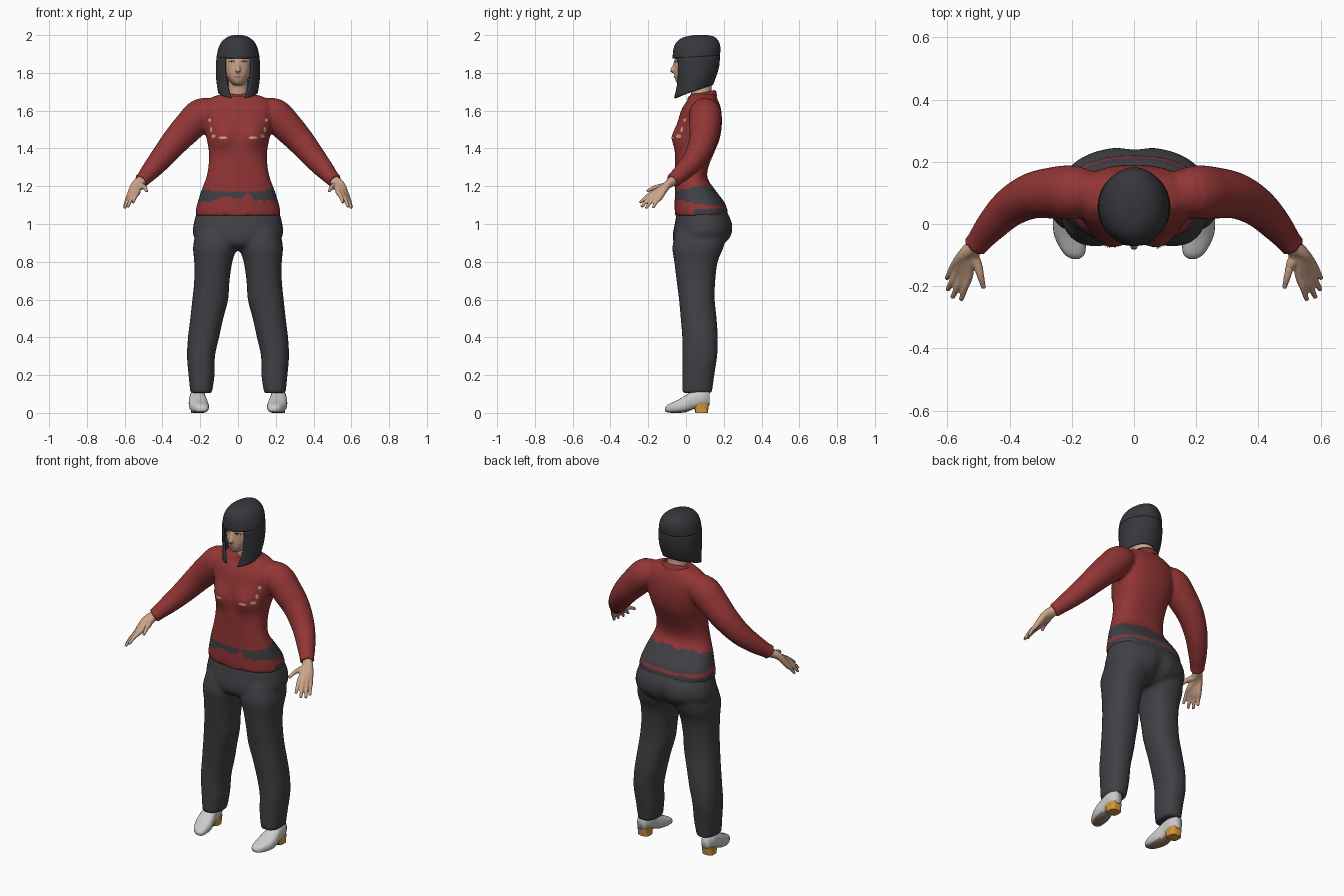
import bpy, bmesh
from math import sin, cos, pi, radians, exp, copysign
from mathutils import Vector
from mathutils.bvhtree import BVHTree

if "Cube" in bpy.data.objects:
    bpy.data.objects.remove(bpy.data.objects["Cube"])


def material(name, *rgb):
    m = bpy.data.materials.new(name)
    m.use_nodes = True
    m.diffuse_color = (*rgb, 1)
    m.node_tree.nodes["Principled BSDF"].inputs["Base Color"].default_value = (*rgb, 1)
    return m


RED = material("sweater red", .29, .036, .036)
CHARCOAL = material("trouser charcoal", .052, .052, .06)
HAIR = material("hair black", .038, .039, .045)
SKIN = material("skin", .6, .37, .25)
WHITE = material("shoe white", .6, .6, .6)
ORANGE = material("heel orange", .68, .31, .04)
SOLE = material("sole brown", .3, .2, .14)
DARK = material("eye dark", .02, .015, .012)
SCLERA = material("eye white", .62, .58, .54)
LIPS = material("lips", .4, .17, .13)


def spline(rows, n=4):
    """Smoothly interpolate rows of numbers."""
    out = []
    for i in range(len(rows) - 1):
        quad = [rows[max(i - 1, 0)], rows[i], rows[i + 1], rows[min(i + 2, len(rows) - 1)]]
        for k in range(n):
            t = k / n
            out.append([b + .5 * t * (c - a + t * (2*a - 5*b + 4*c - d + t * (3*(b - c) + d - a)))
                        for a, b, c, d in zip(*quad)])
    return out + [list(rows[-1])]


def skin_rings(bm, rings, closed=True, caps=True):
    vr = [[bm.verts.new(p) for p in r] for r in rings]
    n = len(vr[0])
    for a, b in zip(vr, vr[1:]):
        for i in range(n if closed else n - 1):
            j = (i + 1) % n
            bm.faces.new((a[i], a[j], b[j], b[i]))
    if caps:
        bm.faces.new(vr[0])
        bm.faces.new(vr[-1])


def oval(angle, power):
    c, s = cos(angle), sin(angle)
    return copysign(abs(c) ** (2 / power), c), copysign(abs(s) ** (2 / power), s)


def body(bm, rows, power=2.0, seg=32, steps=4):
    """Horizontal rings: z, centre x, half width, front y, back y."""
    rings = []
    for z, cx, rx, yf, yb in spline(rows, steps):
        pts = [oval(2 * pi * i / seg, power) for i in range(seg)]
        rings.append([(cx + rx * c, (yf + yb) / 2 + (yb - yf) / 2 * s, z) for c, s in pts])
    skin_rings(bm, rings)


def tube(bm, rows, side=1, seg=16):
    """Round limb along a path: x, y, z, radius."""
    path = spline(rows)
    pts = [Vector((side * r[0], r[1], r[2])) for r in path]
    rings = []
    for i, p in enumerate(pts):
        d = (pts[min(i + 1, len(pts) - 1)] - pts[max(i - 1, 0)]).normalized()
        u = d.cross(Vector((.3, 1, .2))).normalized()
        v = d.cross(u)
        rings.append([p + path[i][3] * (u * cos(a) + v * sin(a))
                      for a in (2 * pi * k / seg for k in range(seg))])
    skin_rings(bm, rings)


def finish(name, bm, mats, rule=None, voxel=0, smooth=True):
    """Make an object, optionally fused into one skin, coloured by a face rule."""
    bmesh.ops.recalc_face_normals(bm, faces=bm.faces)
    me = bpy.data.meshes.new(name)
    bm.to_mesh(me)
    bm.free()
    ob = bpy.data.objects.new(name, me)
    bpy.context.collection.objects.link(ob)
    if voxel:
        r = ob.modifiers.new("fuse", 'REMESH')
        r.mode, r.voxel_size = 'VOXEL', voxel
        s = ob.modifiers.new("soften", 'SMOOTH')
        s.factor, s.iterations = .5, 4
        dg = bpy.context.evaluated_depsgraph_get()
        me = bpy.data.meshes.new_from_object(ob.evaluated_get(dg))
        ob.modifiers.clear()
        ob.data = me
    me.materials.clear()
    for m in mats:
        me.materials.append(m)
    for p in me.polygons:
        p.use_smooth = smooth
        p.material_index = rule(p) if rule else 0
    return ob


def surface(ob):
    return BVHTree.FromPolygons([v.co for v in ob.data.vertices],
                                [tuple(p.vertices) for p in ob.data.polygons])


def patch(name, tree, x, z, w, h, mat, lift=.003):
    """Thin oval plate laid on the front of a surface."""
    bm = bmesh.new()
    rings = []
    for f in (.05, .5, 1):
        ring = []
        for k in range(14):
            px, pz = x + w * f * cos(pi * k / 7), z + h * f * sin(pi * k / 7)
            hit = tree.ray_cast(Vector((px, -1, pz)), Vector((0, 1, 0)))[0]
            ring.append((px, (hit.y if hit else 0) - lift, pz))
        rings.append(ring)
    skin_rings(bm, rings, caps=False)
    bm.faces.new([bm.verts[i] for i in range(14)] if bm.verts.ensure_lookup_table() is None else [])
    return finish(name, bm, [mat])


SIDES = ((1, "left"), (-1, "right"))

# Trousers: hips and two loose legs fused together
bm = bmesh.new()
body(bm, [(1.09, 0, .205, -.035, .2), (1.05, 0, .222, -.05, .225), (1.0, 0, .235, -.06, .247),
          (.94, 0, .237, -.07, .243), (.89, 0, .18, -.06, .2), (.86, 0, .08, -.01, .14)], 2.3)
for s, _ in SIDES:
    body(bm, [(z, s * (a + b) / 2, (b - a) / 2, f, k) for z, a, b, f, k in (
        (.97, .02, .22, -.05, .22), (.88, .008, .238, -.072, .2), (.8, .03, .232, -.062, .168),
        (.7, .045, .232, -.05, .155), (.6, .052, .242, -.037, .152), (.5, .078, .253, -.028, .162),
        (.4, .1, .265, -.02, .168), (.3, .122, .27, -.02, .165), (.2, .124, .262, -.02, .15),
        (.105, .138, .252, -.02, .137))], 2.3)
for v in bm.verts:  # seat cleft
    if v.co.y > .1:
        v.co.y -= .02 * exp(-(v.co.x / .03) ** 2 - ((v.co.z - .93) / .07) ** 2)
finish("trousers", bm, [CHARCOAL], voxel=.011)

# Sweater: torso and sleeves fused, with the trouser waist showing over the hem
bm = bmesh.new()
body(bm, [(1.69, 0, .075, .02, .15), (1.665, 0, .15, .015, .165), (1.61, 0, .19, -.022, .185),
          (1.53, 0, .183, -.045, .19), (1.45, 0, .166, -.056, .178), (1.38, 0, .154, -.058, .15),
          (1.3, 0, .157, -.058, .118), (1.24, 0, .17, -.058, .115), (1.18, 0, .193, -.058, .155),
          (1.12, 0, .212, -.06, .2), (1.08, 0, .222, -.06, .218), (1.045, 0, .225, -.058, .222)], 2.4, 48)
for v in bm.verts:  # bust
    if v.co.y < .04:
        v.co.y -= .03 * exp(-((abs(v.co.x) - .085) / .055) ** 2 - ((v.co.z - 1.46) / .06) ** 2)
for s, _ in SIDES:
    tube(bm, [(.11, .1, 1.6, .06), (.19, .102, 1.582, .086), (.26, .1, 1.515, .083),
              (.33, .09, 1.44, .074), (.4, .052, 1.355, .063), (.46, -.008, 1.285, .051),
              (.5, -.058, 1.24, .04), (.512, -.072, 1.228, .042)], s, 24)


def sweater_rule(p):
    x, y, z = p.center
    back = min(max((y + .05) / .2, 0), 1)
    wave = .007 * sin(45 * x) + .005 * sin(90 * x + 60 * y)
    low = 1.125 - .03 * back + .03 * exp(-((abs(x) - .05) / .035) ** 2) * (1 - back)
    waist = low + wave * (1 - back) < z < 1.175 + .035 * back + wave * back
    under = back > .45 and z < 1.08 + wave * .5
    return int(abs(x) < .26 and y > -.2 and (waist or under))


sweater = finish("sweater", bm, [RED, CHARCOAL], sweater_rule, .0095)

# Collar
bm = bmesh.new()
loop = [(.074 * cos(2 * pi * i / 32), .085 + .066 * sin(2 * pi * i / 32),
         1.68 + .016 * sin(2 * pi * i / 32)) for i in range(32)]
skin_rings(bm, [[((1 + g) * x, .085 + (1 + g) * (y - .085), z + h) for x, y, z in loop]
                for g, h in ((.2, -.02), (.14, .005), (.02, .014), (-.1, .005), (-.1, -.02))], caps=False)
finish("collar", bm, [RED])

# Bare spots on the chest
tree = surface(sweater)
for s, side in SIDES:
    for i, (x, z, w, h) in enumerate(((.08, 1.457, .024, .007), (.13, 1.465, .012, .01),
                                      (.142, 1.5, .006, .014), (.15, 1.55, .008, .01))):
        patch(f"{side}_chest_spot_{i}", tree, s * x, z, w, h, SKIN)

# Head, nose and neck
bm = bmesh.new()
body(bm, [(1.97, 0, .04, 0, .1), (1.94, 0, .07, -.04, .14), (1.88, 0, .08, -.058, .15),
          (1.83, 0, .077, -.061, .15), (1.795, 0, .067, -.062, .14), (1.765, 0, .05, -.058, .11),
          (1.742, 0, .03, -.045, .07), (1.735, 0, .015, -.03, .05)], 2.2)
body(bm, [(1.8, 0, .052, .02, .135), (1.72, 0, .052, .025, .135), (1.64, 0, .064, .03, .145)])
tube(bm, [(0, -.052, 1.87, .008), (0, -.063, 1.835, .01), (0, -.07, 1.815, .014), (0, -.06, 1.805, .01)])
head = finish("head", bm, [SKIN], voxel=.006)

# Face details
tree = surface(head)
patch("mouth", tree, 0, 1.778, .023, .007, LIPS)
for s, side in SIDES:
    patch(f"{side}_nostril", tree, s * .007, 1.807, .004, .002, DARK)
    patch(f"{side}_eye_outline", tree, s * .033, 1.859, .018, .008, DARK, .002)
    patch(f"{side}_eye", tree, s * .033, 1.857, .014, .005, SCLERA, .003)
    patch(f"{side}_iris", tree, s * .033, 1.858, .005, .005, DARK, .004)
    patch(f"{side}_brow", tree, s * .035, 1.878, .02, .004, HAIR)

# Hair: cap with a straight fringe, and a bob open at the face
bm = bmesh.new()
cap = [(2.0, .022, .04, .11), (1.99, .055, -.015, .148), (1.965, .086, -.052, .172),
       (1.93, .104, -.067, .182), (1.885, .114, -.071, .18)]
bob = [cap[-1], (1.82, .117, -.066, .176), (1.76, .115, -.063, .162), (1.7, .106, -.07, .143)]


def hair_ring(row, start, slope):
    z, rx, yf, yb = row
    angles = [start + (2 * pi - 2 * start) * i / 48 for i in range(49)]
    return [(rx * sin(a), (yf + yb) / 2 - (yb - yf) / 2 * cos(a), z - slope * cos(a)) for a in angles]


skin_rings(bm, [hair_ring(r, 0, .008 * i / 16) for i, r in enumerate(spline(cap))], False, False)
bm.faces.new([bm.verts[i] for i in range(48)] if bm.verts.ensure_lookup_table() is None else [])
skin_rings(bm, [hair_ring(r, radians(38 - 18 * (i / 12) ** 2), .008 + .028 * i / 12)
                for i, r in enumerate(spline(bob))], False, False)
bmesh.ops.remove_doubles(bm, verts=bm.verts, dist=.0005)
hair = finish("hair", bm, [HAIR])
hair.modifiers.new("thickness", 'SOLIDIFY').thickness = .01

for s, side in SIDES:
    # Hand: every finger runs from the wrist, so the roots fuse into a palm
    bm = bmesh.new()
    for kx, ky, kz, tx, ty, tz in ((.532, -.165, 1.168, .556, -.245, 1.112),
                                   (.551, -.167, 1.157, .584, -.237, 1.09),
                                   (.567, -.157, 1.147, .6, -.212, 1.083),
                                   (.578, -.138, 1.142, .602, -.175, 1.085),
                                   (.502, -.135, 1.198, .483, -.207, 1.172)):
        tube(bm, [(.505, -.062, 1.235, .027), (.527 * .6 + kx * .4, -.1, 1.205, .021), (kx, ky, kz, .0155),
                  ((kx + tx) / 2, (ky + ty) / 2, (kz + tz) / 2 + .006, .0115), (tx, ty, tz, .008)], s, 12)
    finish(f"{side}_hand", bm, [SKIN], voxel=.0045)

    # Shoe: upright rings from toe to heel
    bm = bmesh.new()
    rings = []
    for y, cx, rx, lo, hi in spline([(-.112, .188, .012, .01, .028), (-.095, .192, .034, .002, .045),
                                     (-.045, .204, .05, 0, .068), (0, .211, .05, .004, .095),
                                     (.04, .214, .043, .02, .118), (.09, .214, .04, .034, .125),
                                     (.125, .214, .024, .04, .115)]):
        pts = [oval(2 * pi * k / 24, 2.5) for k in range(24)]
        rings.append([(s * (cx + rx * c), y, (lo + hi) / 2 + (hi - lo) / 2 * n) for c, n in pts])
    skin_rings(bm, rings)
    finish(f"{side}_shoe", bm, [WHITE, SOLE], lambda p: int(p.normal.z < -.75))

    # Heel block, dark on its inner front face
    bm = bmesh.new()
    body(bm, [(.05, s * .214, .037, .035, .122), (.02, s * .214, .034, .045, .118),
              (0, s * .214, .034, .05, .115)], 3.5, 20, 2)
    finish(f"{side}_heel", bm, [ORANGE, DARK], lambda p: int(p.normal.y < -.8), smooth=False)
